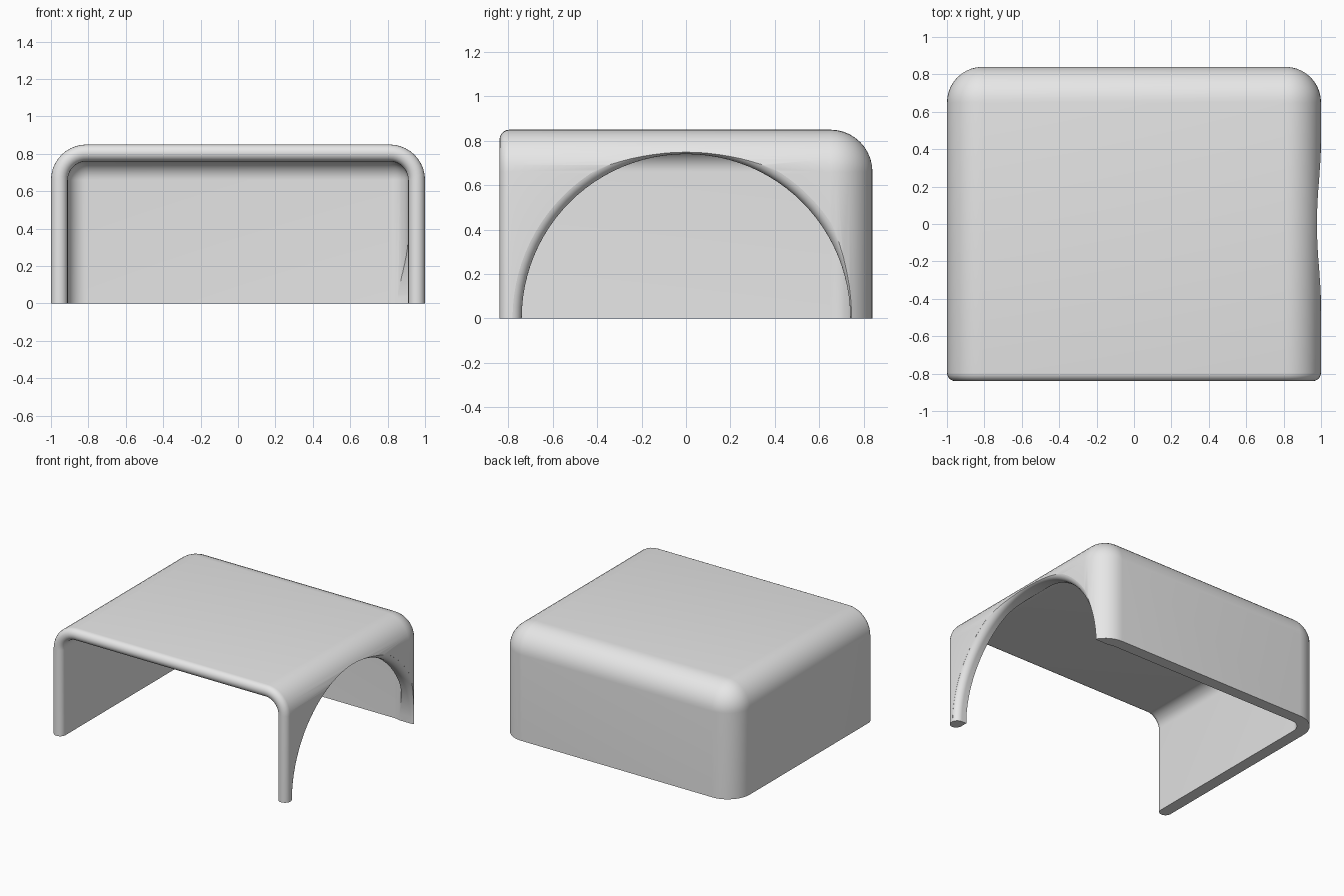
import bpy, bmesh
from math import sin, cos, pi, sqrt, radians

default = bpy.data.objects.get("Cube")
if default:
    bpy.data.objects.remove(default, do_unlink=True)

HALF_X, HALF_Y, HEIGHT = 1.0, 0.84, 0.85
WALL, ROUND, ARCH = 0.09, 0.19, 0.74
SEG = 10

grey = bpy.data.materials.new("light grey")
grey.use_nodes = True
grey.diffuse_color = (0.8, 0.8, 0.8, 1)
grey.node_tree.nodes["Principled BSDF"].inputs["Base Color"].default_value = (0.8, 0.8, 0.8, 1)


def arc(cx, cy, r, start, end):
    """Points along a circular arc, angles in degrees."""
    angles = [radians(start + (end - start) * i / SEG) for i in range(SEG + 1)]
    return [(cx + r * cos(a), cy + r * sin(a)) for a in angles]


def section(inset):
    """Upside-down U outline, moved inward by the inset."""
    r = max(ROUND - inset, 0)
    cx, cz = HALF_X - ROUND, HEIGHT - ROUND
    return ([(-HALF_X + inset, 0)] + arc(-cx, cz, r, 180, 90)
            + arc(cx, cz, r, 90, 0) + [(HALF_X - inset, 0)])


def finish(name, bm):
    bmesh.ops.remove_doubles(bm, verts=bm.verts, dist=0.0001)
    bmesh.ops.recalc_face_normals(bm, faces=bm.faces)
    mesh = bpy.data.meshes.new(name)
    bm.to_mesh(mesh)
    bm.free()
    obj = bpy.data.objects.new(name, mesh)
    bpy.context.collection.objects.link(obj)
    mesh.materials.append(grey)
    return obj


def bridge(bm, a, b):
    for i in range(len(a) - 1):
        bm.faces.new((a[i], a[i + 1], b[i + 1], b[i]))


# Shell: (inset, y) path from inner back wall, round the front rim, to outer back wall
back = HALF_Y - ROUND
path = (arc(ROUND, back, ROUND - WALL, 90, 180)
        + arc(WALL / 2, -HALF_Y + WALL / 2, WALL / 2, 0, -180)
        + arc(ROUND, back, ROUND, 180, 90))
bm = bmesh.new()
loops = [[bm.verts.new((x, y, z)) for x, z in section(d)] for d, y in path]
for a, b in zip(loops, loops[1:]):
    bridge(bm, a, b)
for cap in (loops[0], loops[-1]):
    # corner points of an end loop coincide, so a quad closes it
    bm.faces.new((cap[0], cap[1], cap[-2], cap[-1]))
bm.faces.new([l[0] for l in loops] + [l[-1] for l in reversed(loops)])
shell = finish("shell", bm)

# Arch cutter: turned about x, flaring out through the outer half of the wall
fillet = 0.05
flare = [(HALF_X - fillet + fillet * sin(a), ARCH + fillet * (1 - cos(a)))
         for a in (radians(80 * i / SEG) for i in range(SEG + 1))]
profile = [(0.8, ARCH)] + flare + [(1.1, flare[-1][1])]
bm = bmesh.new()
TURN = 96
rings = [[bm.verts.new((x, r * cos(2 * pi * i / TURN), r * sin(2 * pi * i / TURN)))
          for i in range(TURN)] for x, r in profile]
for a, b in zip(rings, rings[1:]):
    bridge(bm, a + a[:1], b + b[:1])
bm.faces.new(rings[0])
bm.faces.new(rings[-1])
cutter = finish("arch_cutter", bm)
cutter.hide_render = True

# Cut the side arch, then smooth the rounded surfaces
cut = shell.modifiers.new("side arch", 'BOOLEAN')
cut.operation = 'DIFFERENCE'
cut.solver = 'EXACT'
cut.object = cutter
bpy.ops.object.select_all(action='DESELECT')
shell.select_set(True)
bpy.context.view_layer.objects.active = shell
bpy.ops.object.modifier_apply(modifier=cut.name)
bpy.data.objects.remove(cutter, do_unlink=True)
bpy.ops.object.shade_smooth_by_angle(angle=radians(30))
